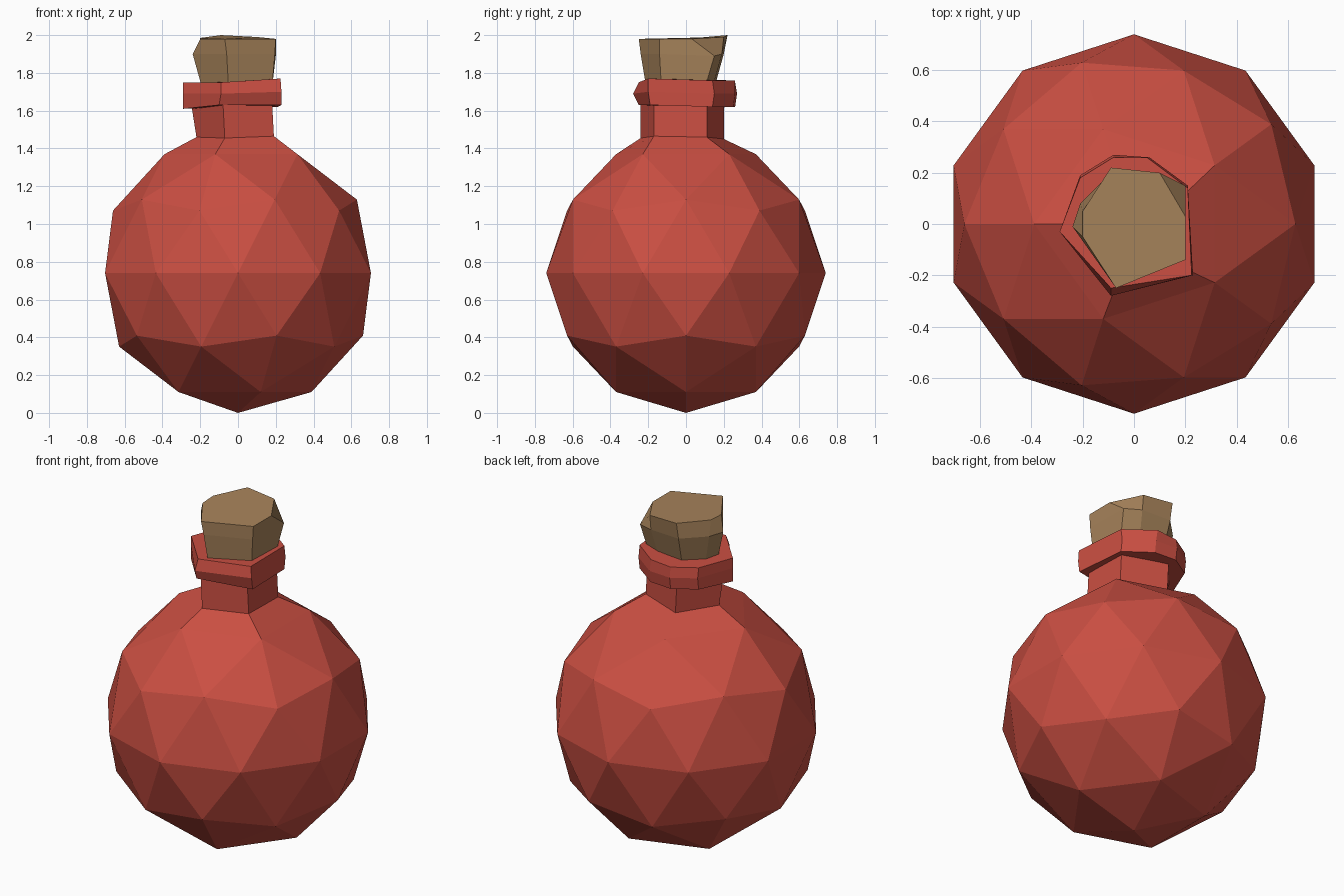
import bpy, bmesh, math
from mathutils import Matrix


def material(name, rgb):
    m = bpy.data.materials.new(name)
    m.diffuse_color = (*rgb, 1.0)
    return m


red = material("red glass", (0.59, 0.077, 0.054))
tan = material("cork tan", (0.39, 0.23, 0.105))


def finish(name, bm, mat):
    bmesh.ops.recalc_face_normals(bm, faces=bm.faces[:])
    me = bpy.data.meshes.new(name)
    bm.to_mesh(me)
    bm.free()
    me.materials.append(mat)
    ob = bpy.data.objects.new(name, me)
    bpy.context.collection.objects.link(ob)
    return ob


def bridge(bm, a, b):
    n = len(a)
    for i in range(n):
        j = (i + 1) % n
        bm.faces.new((a[i], a[j], b[j], b[i]))


def loft(name, rings, mat):
    """Closed solid through rings of points; each ring is wound the same way."""
    bm = bmesh.new()
    loops = [[bm.verts.new(p) for p in ring] for ring in rings]
    for a, b in zip(loops, loops[1:]):
        bridge(bm, a, b)
    bm.faces.new(loops[0])
    bm.faces.new(loops[-1])
    return finish(name, bm, mat)


# Round flask body: low-poly ball, opened at the top and drawn up into the neck
bm = bmesh.new()
R = 0.74
bmesh.ops.create_icosphere(bm, subdivisions=2, radius=R,
                           matrix=Matrix.Translation((0, 0, R)) @ Matrix.Rotation(math.pi, 4, 'Z'))
top = max(bm.verts, key=lambda v: v.co.z)
ring = [e.other_vert(top) for e in top.link_edges]
ring.sort(key=lambda v: math.atan2(v.co.y, v.co.x) % math.tau)
bmesh.ops.delete(bm, geom=[top], context='VERTS')
neck = [
    [(0.19, 0.11, 1.46), (-0.07, 0.20, 1.45), (-0.22, 0.0, 1.46), (-0.07, -0.24, 1.455), (0.19, -0.17, 1.465)],
    [(0.18, 0.11, 1.65), (-0.08, 0.20, 1.65), (-0.25, 0.0, 1.65), (-0.08, -0.24, 1.65), (0.18, -0.17, 1.65)],
]
for pts in neck:
    nxt = [bm.verts.new(p) for p in pts]
    bridge(bm, ring, nxt)
    ring = nxt
finish("flask_body", bm, red)

# Chunky uneven lip around the neck
loft("lip", [
    [(0.21, 0.14, 1.62), (0.06, 0.25, 1.62), (-0.08, 0.26, 1.62), (-0.21, 0.18, 1.62),
     (-0.29, -0.03, 1.61), (-0.10, -0.25, 1.63), (0.23, -0.19, 1.63)],
    [(0.21, 0.15, 1.69), (0.06, 0.26, 1.69), (-0.08, 0.27, 1.69), (-0.21, 0.19, 1.69),
     (-0.29, -0.03, 1.69), (-0.09, -0.28, 1.69), (0.23, -0.20, 1.70)],
    [(0.21, 0.14, 1.76), (0.05, 0.26, 1.76), (-0.08, 0.26, 1.75), (-0.21, 0.18, 1.75),
     (-0.29, -0.03, 1.75), (-0.09, -0.25, 1.75), (0.225, -0.20, 1.77)],
], red)

# Roughly cut cork stopper
loft("cork", [
    [(0.18, 0.10, 1.72), (0.08, 0.14, 1.72), (-0.08, 0.15, 1.72), (-0.17, 0.06, 1.72),
     (-0.19, -0.03, 1.72), (-0.05, -0.21, 1.72), (0.18, -0.13, 1.72)],
    [(0.20, 0.15, 1.89), (0.10, 0.19, 1.90), (-0.09, 0.20, 1.90), (-0.21, 0.08, 1.90),
     (-0.24, -0.01, 1.90), (-0.06, -0.24, 1.90), (0.195, -0.14, 1.90)],
    [(0.20, 0.03, 1.98), (0.10, 0.20, 1.99), (-0.09, 0.22, 2.0), (-0.20, 0.05, 1.985),
     (-0.20, -0.05, 1.98), (-0.07, -0.25, 1.98), (0.20, -0.14, 1.98)],
], tan)
